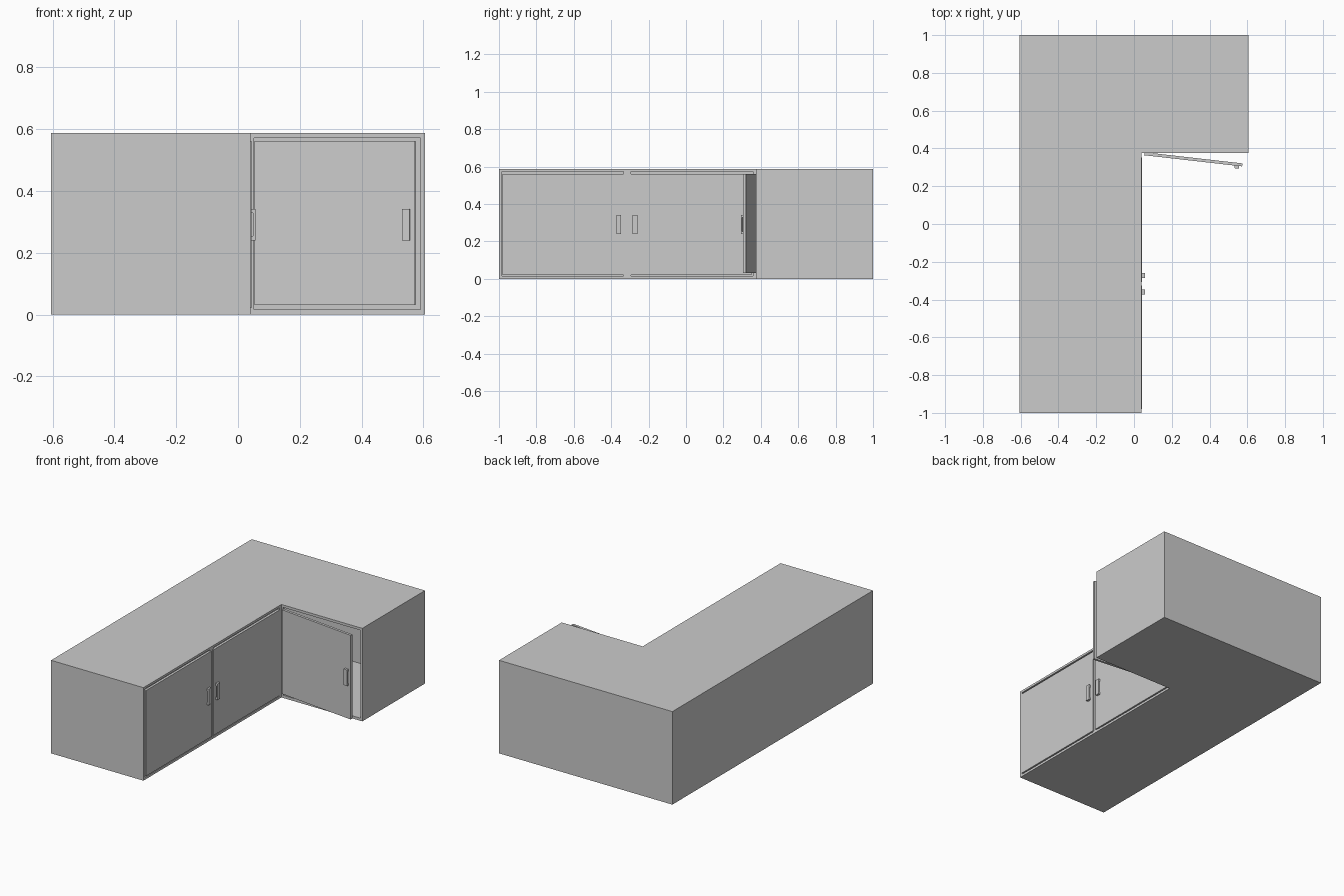
import bpy, bmesh, math
from mathutils import Matrix

if "Cube" in bpy.data.objects:
    bpy.data.objects.remove(bpy.data.objects["Cube"])

def box(name, x, y, z):
    me = bpy.data.meshes.new(name)
    bm = bmesh.new()
    bmesh.ops.create_cube(bm, size=1)
    for v in bm.verts:
        v.co = [(r[0] + r[1]) / 2 + c * (r[1] - r[0]) for c, r in zip(v.co, (x, y, z))]
    bm.to_mesh(me)
    bm.free()
    ob = bpy.data.objects.new(name, me)
    bpy.context.collection.objects.link(ob)
    return ob

def prism(name, pts, z0, z1):
    me = bpy.data.meshes.new(name)
    bm = bmesh.new()
    f = bm.faces.new([bm.verts.new((x, y, z0)) for x, y in pts])
    top = bmesh.ops.extrude_face_region(bm, geom=[f])["geom"]
    bmesh.ops.translate(bm, vec=(0, 0, z1 - z0),
                        verts=[g for g in top if isinstance(g, bmesh.types.BMVert)])
    bmesh.ops.recalc_face_normals(bm, faces=bm.faces)
    bm.to_mesh(me)
    bm.free()
    ob = bpy.data.objects.new(name, me)
    bpy.context.collection.objects.link(ob)
    return ob

def l_outline(t):
    # L-shaped plan, inset by the wall thickness t
    return [(-.605 + t, -1 + t), (.04 - t, -1 + t), (.04 - t, .375 + t),
            (.605 - t, .375 + t), (.605 - t, 1 - t), (-.605 + t, 1 - t)]

def cut(target, cutter):
    cutter.hide_render = True
    m = target.modifiers.new("cut", 'BOOLEAN')
    m.operation, m.solver, m.object = 'DIFFERENCE', 'EXACT', cutter
    bpy.context.view_layer.objects.active = target
    bpy.ops.object.modifier_apply(modifier=m.name)
    bpy.data.objects.remove(cutter)

# hollow cabinet carcass with two framed openings
H = .587
carcass = prism("carcass", l_outline(0), 0, H)
cut(carcass, prism("hollow", l_outline(.014), .014, H - .014))
cut(carcass, box("long_opening", (0, .1), (-.985, .357), (.015, .573)))
cut(carcass, box("short_opening", (.052, .591), (.3, .42), (.017, .571)))

# post between the pair of doors
box("centre_post", (.015, .036), (-.335, -.295), (.01, .577))

def door(name, width, handle_u, z, matrix):
    # local frame: u along the door, front face at y = 0 looking to -y
    parts = [box(name, (0, width), (0, .016), z)]
    u = (handle_u - .0125, handle_u + .0125)
    z0, z1 = .24, .342
    parts.append(box(name + "_handle_bar", u, (-.014, -.006), (z0, z1)))
    for i, a in enumerate((z0, z1 - .014)):
        parts.append(box(f"{name}_handle_foot_{i + 1}", u, (-.006, .001), (a, a + .014)))
    for p in parts:
        p.matrix_world = matrix

# closed doors of the long side, facing +x
turn = Matrix.Rotation(math.pi / 2, 4, 'Z')
zr = (.021, .561)
door("left_door", .655, .62, zr, Matrix.Translation((.043, -.98, 0)) @ turn)
door("middle_door", .657, .033, zr, Matrix.Translation((.043, -.306, 0)) @ turn)

# door of the short side, slightly ajar
swing = Matrix.Rotation(math.radians(-6.5), 4, 'Z')
door("ajar_door", .522, .494, (.03, .561), Matrix.Translation((.054, .364, 0)) @ swing)
